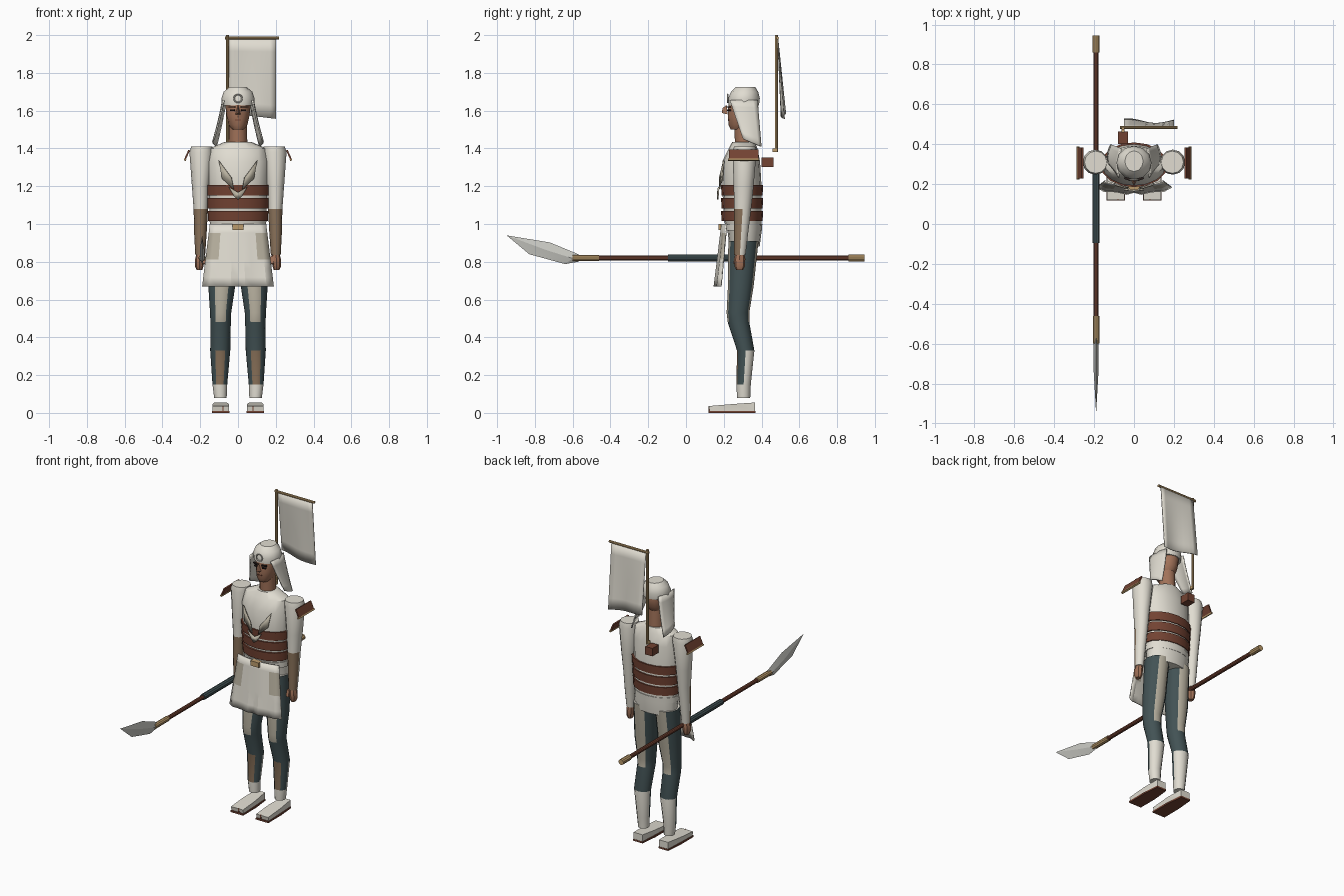
import bpy, bmesh, math
from mathutils import Vector, Matrix, Euler

if "Cube" in bpy.data.objects:
    bpy.data.objects.remove(bpy.data.objects["Cube"])


def colour(name, r, g, b):
    m = bpy.data.materials.new(name)
    m.use_nodes = True
    m.diffuse_color = (r, g, b, 1)
    m.node_tree.nodes["Principled BSDF"].inputs["Base Color"].default_value = (r, g, b, 1)
    return m


WHITE = colour("ivory cloth", .75, .72, .64)
SKIN = colour("skin", .36, .17, .10)
SLATE = colour("slate cloth", .055, .085, .09)
LEATHER = colour("red brown leather", .17, .055, .032)
TAN = colour("tan brass", .50, .33, .15)
TAUPE = colour("pale taupe", .48, .44, .35)
KHAKI = colour("khaki brown", .25, .165, .10)
STEEL = colour("pale steel", .58, .58, .54)
DARK = colour("dark brown", .02, .013, .012)


def finish(name, bm, mats, rule=None, angle=35):
    """Turn a bmesh into an object; rule(centre, normal) picks a material index."""
    bmesh.ops.recalc_face_normals(bm, faces=bm.faces)
    bm.normal_update()
    if rule:
        for f in bm.faces:
            f.material_index = rule(f.calc_center_median(), f.normal)
    mesh = bpy.data.meshes.new(name)
    bm.to_mesh(mesh)
    bm.free()
    for m in mats if isinstance(mats, (list, tuple)) else [mats]:
        mesh.materials.append(m)
    ob = bpy.data.objects.new(name, mesh)
    bpy.context.collection.objects.link(ob)
    bpy.ops.object.select_all(action='DESELECT')
    ob.select_set(True)
    bpy.context.view_layer.objects.active = ob
    bpy.ops.object.shade_smooth_by_angle(angle=math.radians(angle))
    return ob


def loft(name, rings, mats, n=12, rule=None, side=1):
    """Stack of elliptical rings (z, x, y, rx, ry), capped at both ends."""
    bm = bmesh.new()
    loops = []
    for z, x, y, rx, ry in rings:
        loops.append([bm.verts.new((side * x + rx * math.cos(a), y + ry * math.sin(a), z))
                      for a in (math.tau * i / n for i in range(n))])
    for lo, hi in zip(loops, loops[1:]):
        for i in range(n):
            j = (i + 1) % n
            bm.faces.new((lo[i], lo[j], hi[j], hi[i]))
    bm.faces.new(loops[0])
    bm.faces.new(loops[-1])
    return finish(name, bm, mats, rule)


def sheet(name, point, mats, nu, nv, thick, rule=None):
    """Curved cloth panel from point(u, v) with a little thickness."""
    bm = bmesh.new()
    g = [[bm.verts.new(point(i / nu, j / nv)) for i in range(nu + 1)] for j in range(nv + 1)]
    for j in range(nv):
        for i in range(nu):
            bm.faces.new((g[j][i], g[j][i + 1], g[j + 1][i + 1], g[j + 1][i]))
    ob = finish(name, bm, mats, rule, 20)
    mod = ob.modifiers.new("thickness", 'SOLIDIFY')
    mod.thickness = thick
    mod.offset = 0
    return ob


def box(name, centre, size, mat, rot=(0, 0, 0)):
    bm = bmesh.new()
    m = Matrix.LocRotScale(Vector(centre), Euler(rot), Vector(size))
    bmesh.ops.create_cube(bm, size=1, matrix=m)
    return finish(name, bm, mat)


def rod(name, a, b, r, mat, n=10):
    a, b = Vector(a), Vector(b)
    bm = bmesh.new()
    m = Matrix.Translation((a + b) / 2) @ (b - a).to_track_quat('Z', 'Y').to_matrix().to_4x4()
    bmesh.ops.create_cone(bm, cap_ends=True, segments=n, radius1=r, radius2=r,
                          depth=(b - a).length, matrix=m)
    return finish(name, bm, mat)


def hull(name, pts, mat):
    bm = bmesh.new()
    bmesh.ops.convex_hull(bm, input=[bm.verts.new(p) for p in pts])
    return finish(name, bm, mat, angle=10)


def chest_plate(name, outline, mat, gap):
    """Thin plate that follows the curve of the chest."""
    bm = bmesh.new()
    bm.faces.new([bm.verts.new((x, .295 - .105 * math.sqrt(1 - (x / .16) ** 2) - gap, z))
                  for x, z in outline])
    ob = finish(name, bm, mat)
    ob.modifiers.new("thickness", 'SOLIDIFY').thickness = .008


# Torso, waist wrap and belt
loft("torso", [(.88, 0, .31, .142, .08), (.96, 0, .31, .147, .09), (1.02, 0, .3, .15, .1),
               (1.2, 0, .296, .156, .104), (1.33, 0, .292, .16, .1),
               (1.4, 0, .302, .15, .076), (1.435, 0, .305, .07, .06)], WHITE, 16)
for i in range(3):
    z = 1.015 + i * .068
    r = .158 + i * .004
    loft(f"waist_band_{i + 1}", [(z, 0, .297, r, .108), (z + .055, 0, .297, r + .003, .112)],
         LEATHER, 16)
loft("belt", [(.965, 0, .302, .152, .1), (1.0, 0, .302, .152, .102)], WHITE, 16)
box("belt_buckle", (0, .187, .985), (.06, .03, .032), TAN)

# Front skirt with darker side patches
sheet("front_skirt",
      lambda u, v: ((2 * u - 1) * (.148 + .04 * v),
                    .19 - .03 * v + .025 * (2 * u - 1) ** 2 - .012 * math.sin(math.tau * 2 * u) ** 2 * v,
                    1.0 - .33 * v),
      [WHITE, TAUPE], 10, 7, .008,
      lambda c, n: int(abs(c.x) > .085 and .81 < c.z < .97))

# Head, face and headdress
loft("neck", [(1.4, 0, .31, .05, .05), (1.54, 0, .305, .047, .05)], SKIN)
loft("head", [(1.5, 0, .277, .03, .04), (1.525, 0, .285, .05, .06), (1.57, 0, .298, .06, .076),
              (1.62, 0, .303, .066, .08), (1.67, 0, .305, .06, .07)], SKIN)
hull("nose", [(0, .215, 1.632), (-.014, .22, 1.58), (.014, .22, 1.58), (0, .19, 1.588),
              (0, .193, 1.612)], SKIN)
box("mouth", (0, .226, 1.55), (.03, .008, .005), LEATHER)
loft("headdress_dome", [(1.628, 0, .306, .084, .08), (1.665, 0, .307, .088, .084),
                        (1.7, 0, .31, .076, .072), (1.725, 0, .315, .046, .052)], WHITE, 12)
bpy.ops.mesh.primitive_torus_add(location=(0, .221, 1.665), rotation=(math.pi / 2, 0, 0),
                                 major_radius=.021, minor_radius=.004,
                                 major_segments=16, minor_segments=6)
ring = bpy.context.object
ring.name = "brow_ring"
ring.data.materials.append(WHITE)

for s, side in ((1, "left"), (-1, "right")):
    # Eyes, brows and head flaps
    box(f"{side}_eye", (s * .03, .228, 1.602), (.024, .012, .008), DARK, (0, 0, s * .35))
    box(f"{side}_brow", (s * .032, .226, 1.619), (.034, .012, .007), DARK, (0, 0, s * .35))
    sheet(f"{side}_head_flap",
          lambda u, v: (s * (.066 + .04 * v + .02 * math.sin(math.pi * (.15 + .7 * u))
                             + .012 * v * v - .012 * u),
                        (.232 + .07 * v) * (1 - u) + (.378 + .02 * v) * u,
                        1.655 - (.205 + .04 * u) * v),
          WHITE, 6, 6, .008)

    # Chest leaf
    leaf = [(.102, 1.335), (.035, 1.245), (.024, 1.185), (.085, 1.24)]
    chest_plate(f"{side}_chest_leaf", [(s * x, z) for x, z in leaf], TAUPE, .018)

    # Arm with wrapped forearm, and hand
    loft(f"{side}_arm", [(.835, .2, .285, .026, .03), (.95, .199, .292, .033, .037),
                         (1.08, .197, .3, .038, .045), (1.2, .198, .305, .046, .053),
                         (1.38, .194, .31, .063, .063), (1.41, .192, .31, .056, .056)],
         [WHITE, KHAKI], 12, lambda c, n: int(c.z < 1.08 and n.y < -.15), s)
    loft(f"{side}_hand", [(.757, .204, .284, .015, .018), (.775, .205, .284, .022, .027),
                          (.815, .203, .284, .024, .03), (.842, .2, .285, .02, .024)],
         SKIN, 8, side=s)
    hull(f"{side}_thumb", [(s * x, y, z) for x in (.172, .19) for y, z in
                           ((.25, .79), (.268, .785), (.258, .83), (.275, .832))], SKIN)

    # Shoulder plate with trim
    tilt = (0, -s * .42, 0)
    box(f"{side}_shoulder_plate", (s * .269, .305, 1.368), (.009, .155, .052), LEATHER, tilt)
    box(f"{side}_shoulder_trim", (s * .28, .305, 1.34), (.012, .165, .009), TAN, tilt)

    # Leg: slate cloth with guards on front and back
    def leg_rule(c, n):
        if c.z < .15 or abs(n.z) > .9:
            return 1
        if c.z < .33:
            return 3 if n.y < -.85 else int(n.y > .1)
        return 2 if c.z > .48 and abs(n.y) > .82 else 0
    loft(f"{side}_leg", [(.08, .093, .305, .033, .035), (.15, .096, .305, .039, .038),
                         (.33, .094, .316, .053, .046), (.48, .092, .278, .054, .057),
                         (.53, .092, .275, .056, .06), (.67, .086, .29, .071, .068),
                         (.91, .078, .304, .073, .08)],
         [SLATE, WHITE, TAUPE, KHAKI], 12, leg_rule, s)

    # Foot on a sandal sole, with a toe strap
    profile = [(.125, .01), (.12, .036), (.25, .047), (.365, .055), (.365, .01)]
    hull(f"{side}_foot", [(s * x, y, z) for x0, x1 in ((.048, .135),) for y, z in profile
                          for x in ((x0, x1) if y < .3 else (x0 + .012, x1 - .01))], WHITE)
    hull(f"{side}_sole", [(s * x, y, z) for z in (0, .011) for x, y in
                          ((.046, .118), (.137, .118), (.046, .25), (.137, .25),
                           (.058, .367), (.127, .367))], LEATHER)
    box(f"{side}_toe_strap", (s * .08, .122, .024), (.006, .008, .027), LEATHER)

chest_plate("chest_clasp", [(-.05, 1.197), (0, 1.168), (.05, 1.197), (.02, 1.145), (0, 1.13),
                            (-.02, 1.145)], TAUPE, .026)

# Back banner
px = -.055
box("banner_socket", (px, .432, 1.327), (.052, .064, .052), LEATHER)
box("banner_bracket", (px, .47, 1.39), (.014, .022, .02), TAN)
rod("banner_pole", (px, .478, 1.38), (px, .478, 2.0), .008, TAN, 8)
rod("banner_crossbar", (px - .015, .484, 1.985), (.217, .484, 1.985), .008, TAN, 8)
sheet("banner_cloth",
      lambda u, v: (-.05 + .25 * u, .486 + .03 * v + .012 * v * math.sin(5.5 * u + 1.2),
                    1.982 - (.395 + .03 * u) * v),
      WHITE, 8, 6, .005)

# Spear held level in the right hand
sx, sz = -.19, .82
rod("spear_shaft", (sx, -.5, sz), (sx, .9, sz), .013, LEATHER)
rod("spear_grip", (sx, -.095, sz), (sx, .27, sz), .019, SLATE)
rod("spear_socket", (sx, -.6, sz), (sx, -.46, sz), .017, TAN)
rod("spear_butt", (sx, .86, sz), (sx, .945, sz), .018, TAN)
hull("spear_blade", [(sx, y, z) for y, z in ((-.95, .94), (-.72, .902), (-.57, .84), (-.57, .8),
                                            (-.64, .788), (-.83, .84))]
     + [(sx + d, y, z) for d in (-.012, .012) for y, z in ((-.74, .862), (-.6, .818))], STEEL)
